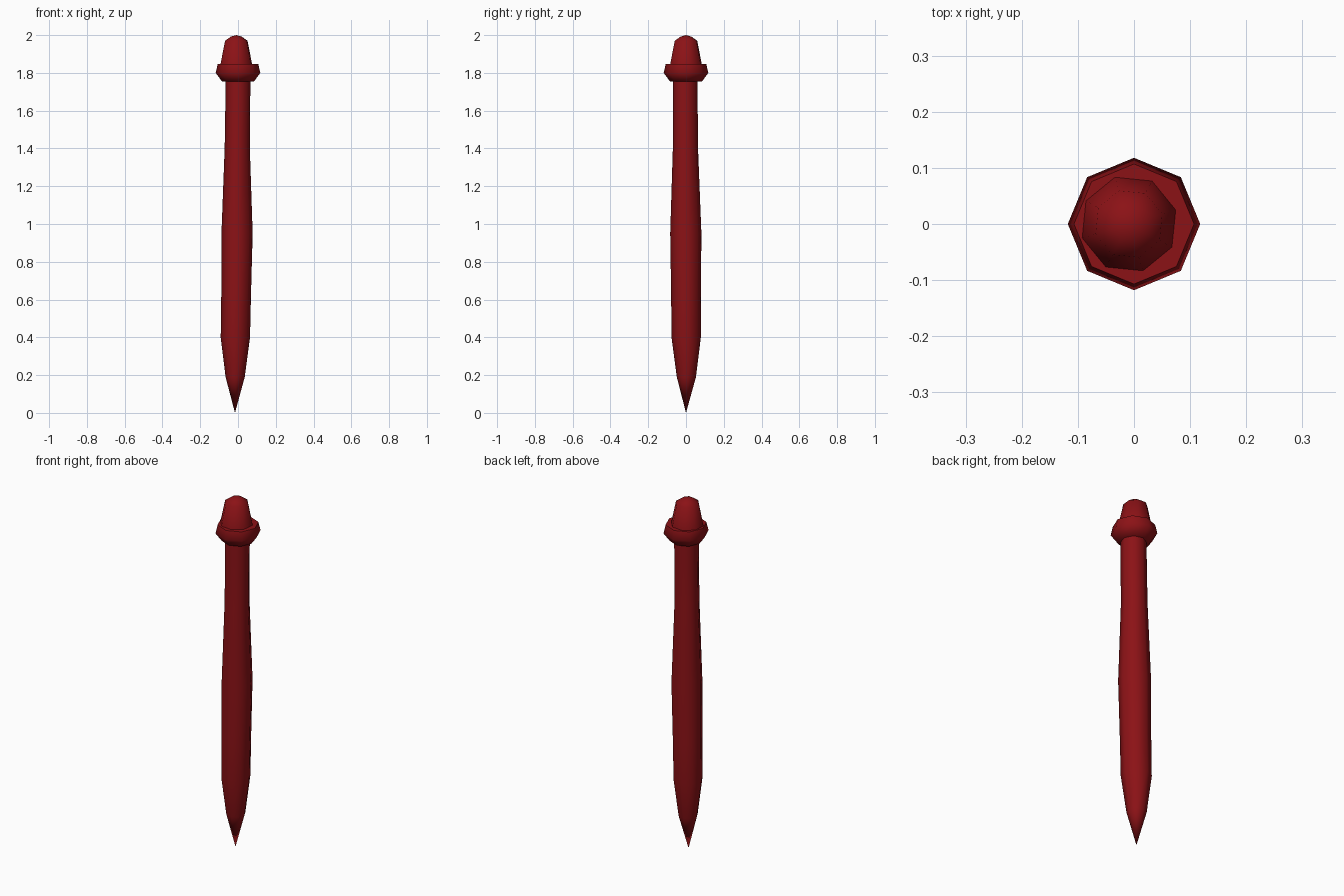
import bpy, bmesh
from math import pi, cos, sin

if "Cube" in bpy.data.objects:
    bpy.data.objects.remove(bpy.data.objects["Cube"])

red = bpy.data.materials.new("dark_red")
red.diffuse_color = (0.26, 0.006, 0.008, 1)
red.use_nodes = True
red.node_tree.nodes["Principled BSDF"].inputs["Base Color"].default_value = red.diffuse_color


def tube(name, rings, turn=0.0, sides=8, sharp=180):
    """Skin a stack of (centre x, centre y, z, radius) rings; radius 0 is a point."""
    bm = bmesh.new()
    loops = []
    for cx, cy, z, r in rings:
        if r == 0:
            loops.append([bm.verts.new((cx, cy, z))])
        else:
            loops.append([bm.verts.new((cx + r * cos(turn + 2 * pi * i / sides),
                                        cy + r * sin(turn + 2 * pi * i / sides), z))
                          for i in range(sides)])
    for a, b in zip(loops, loops[1:]):
        for i in range(sides):
            j = (i + 1) % sides
            if len(a) == 1:
                bm.faces.new((a[0], b[j], b[i]))
            elif len(b) == 1:
                bm.faces.new((a[i], a[j], b[0]))
            else:
                bm.faces.new((a[i], a[j], b[j], b[i]))
    bmesh.ops.recalc_face_normals(bm, faces=bm.faces)
    me = bpy.data.meshes.new(name)
    bm.to_mesh(me)
    bm.free()
    me.materials.append(red)
    ob = bpy.data.objects.new(name, me)
    bpy.context.collection.objects.link(ob)
    bpy.ops.object.select_all(action='DESELECT')
    ob.select_set(True)
    bpy.context.view_layer.objects.active = ob
    bpy.ops.object.shade_smooth_by_angle(angle=sharp * pi / 180)
    return ob


# Slightly crooked shaft with a pointed tip
tube("shaft", [
    (-0.016, 0.0, 0.0, 0),
    (-0.015, 0.002, 0.19, 0.051),
    (-0.014, 0.001, 0.40, 0.078),
    (-0.010, 0.0, 0.62, 0.079),
    (-0.005, -0.001, 0.95, 0.083),
    (-0.004, -0.003, 1.40, 0.067),
    (-0.001, -0.004, 1.65, 0.066),
    (0.0, -0.004, 1.80, 0.066),
], turn=0.1)

# Octagonal collar, a closed band around the shaft
tube("collar", [
    (0, 0, 1.755, 0),
    (0, 0, 1.755, 0.085),
    (0, 0, 1.80, 0.118),
    (0, 0, 1.848, 0.107),
    (0, 0, 1.848, 0),
], sharp=75)

# Tapered end knob with a low domed top
tube("knob", [
    (-0.009, 0, 1.80, 0.092),
    (-0.009, 0, 1.848, 0.087),
    (-0.009, 0, 1.97, 0.062),
    (-0.009, 0, 1.992, 0.030),
    (-0.009, 0, 2.0, 0),
], turn=pi / 8 - 0.1)
